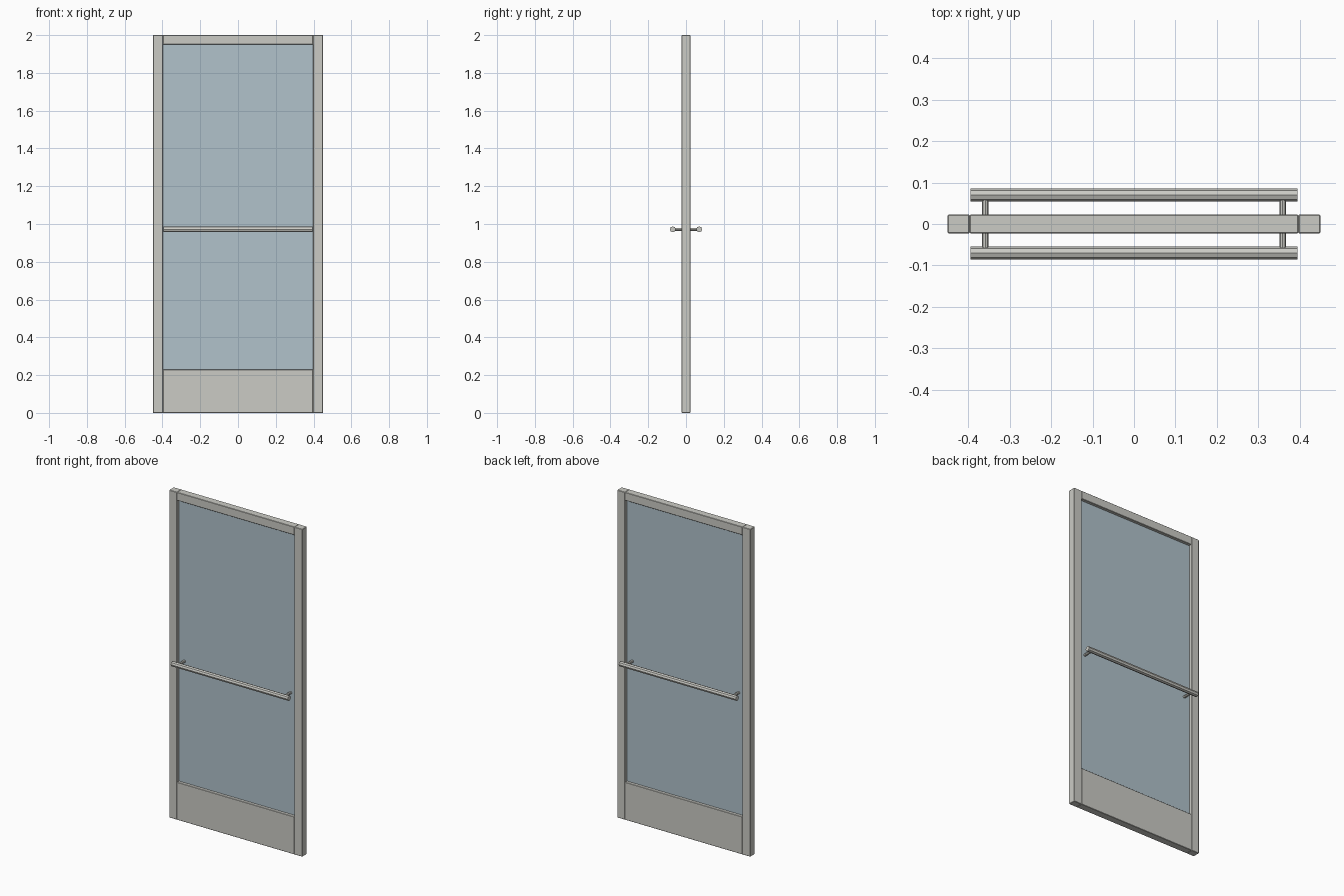
import bpy
from math import pi

if "Cube" in bpy.data.objects:
    bpy.data.objects.remove(bpy.data.objects["Cube"])


def material(name, rgb):
    m = bpy.data.materials.new(name)
    m.use_nodes = True
    m.diffuse_color = (*rgb, 1)
    m.node_tree.nodes["Principled BSDF"].inputs["Base Color"].default_value = (*rgb, 1)
    return m


metal = material("warm grey metal", (0.60, 0.60, 0.56))
glass = material("blue grey glass", (0.44, 0.54, 0.60))


def box(name, x, y, z, mat, bevel=0):
    """Box spanning the given (min, max) ranges."""
    bpy.ops.mesh.primitive_cube_add(size=1, location=[sum(r) / 2 for r in (x, y, z)])
    ob = bpy.context.object
    ob.name = name
    ob.scale = [r[1] - r[0] for r in (x, y, z)]
    bpy.ops.object.transform_apply(location=False, rotation=False, scale=True)
    ob.data.materials.append(mat)
    if bevel:
        mod = ob.modifiers.new("edge", "BEVEL")
        mod.width = bevel
        mod.segments = 1
    return ob


def rod(name, radius, length, location, rotation):
    """Eight-sided metal rod."""
    bpy.ops.mesh.primitive_cylinder_add(vertices=8, radius=radius, depth=length,
                                        location=location, rotation=rotation)
    ob = bpy.context.object
    ob.name = name
    ob.data.materials.append(metal)
    return ob


HALF_W, INNER, HALF_D, HEIGHT = 0.45, 0.397, 0.0225, 2.0
BAR_Z, BAR_Y, BAR_R, POST_X = 0.972, 0.07, 0.0155, 0.359
depth = (-HALF_D, HALF_D)
span = (-INNER, INNER)

# Frame: rails between the two stiles
box("top_rail", span, depth, (1.95, HEIGHT), metal, 0.002)
box("bottom_rail", span, depth, (0, 0.23), metal, 0.002)
for side, s in (("left", 1), ("right", -1)):
    box(side + "_stile", sorted((s * INNER, s * HALF_W)), depth, (0, HEIGHT), metal, 0.002)

# Glass pane, let slightly into the frame
box("glass_pane", (-INNER - 0.005, INNER + 0.005), (-0.004, 0.004), (0.225, 1.955), glass)

# Push bars on both faces with their standoff posts
for face, f in (("front", -1), ("back", 1)):
    rod(face + "_bar", BAR_R, 2 * 0.395, (0, f * BAR_Y, BAR_Z), (0, pi / 2, 0))
    for side, s in (("left", 1), ("right", -1)):
        rod(f"{face}_{side}_post", 0.008, BAR_Y, (s * POST_X, f * BAR_Y / 2, BAR_Z), (pi / 2, 0, 0))
